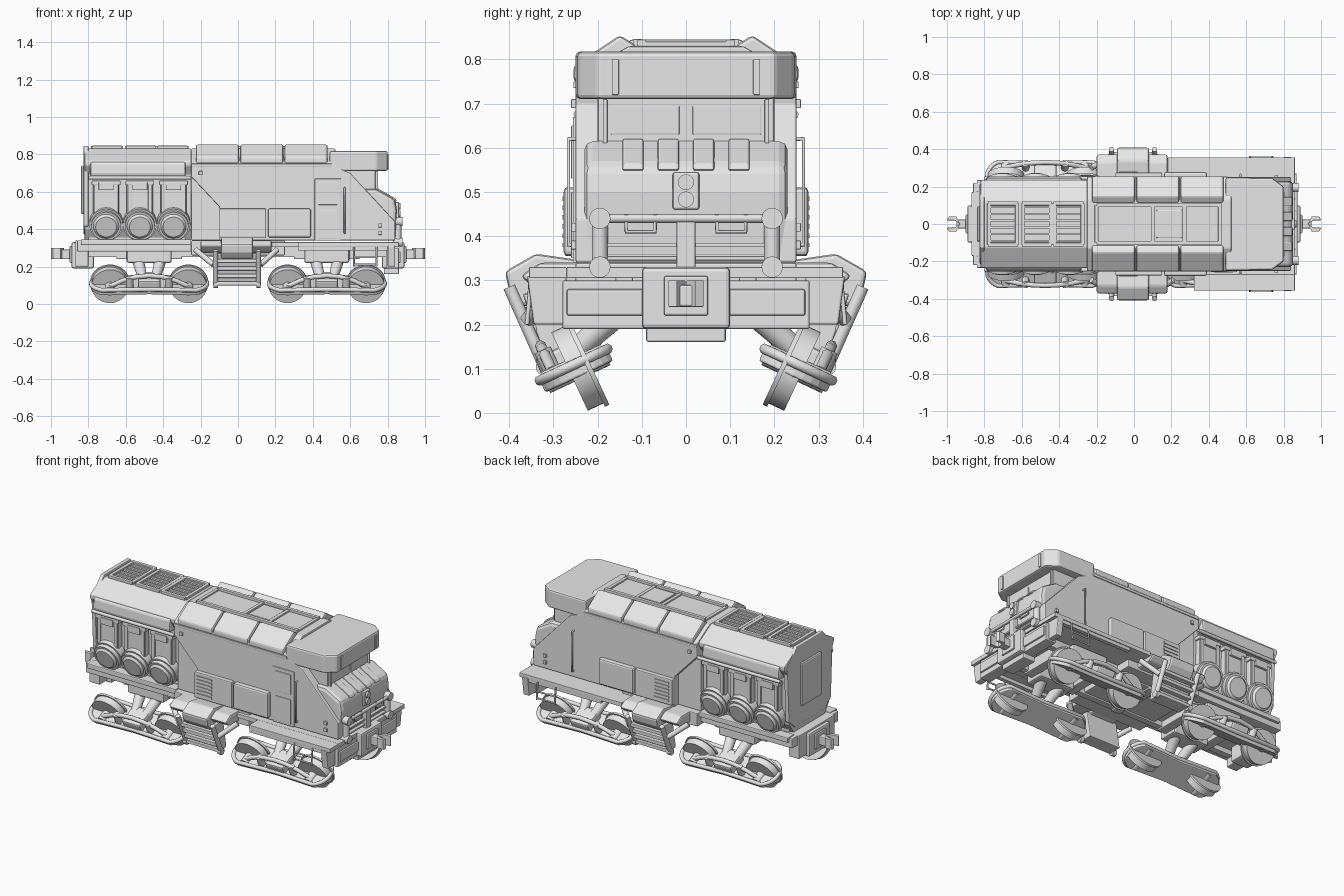
import bpy, bmesh
from math import radians, sin, cos
from mathutils import Matrix, Vector
if "Cube" in bpy.data.objects:
    bpy.data.objects.remove(bpy.data.objects["Cube"], do_unlink=True)
grey = bpy.data.materials.new("plain_grey")
grey.use_nodes = True
grey.diffuse_color = (.8, .8, .8, 1)
grey.node_tree.nodes["Principled BSDF"].inputs["Base Color"].default_value = grey.diffuse_color
# Shared levels, bevel sizes and placements
WALL, FLOOR, EAVE, ROOF = .25, .34, .74, .83
NOSE, TAIL, SPLIT = .84, -.82, -.25
FINE, EDGE, SOFT, ROUND = .002, .005, .01, .02
place = CENTRE = Matrix.Identity(4)
MIRROR_Y, MIRROR_X = Matrix.Diagonal((1, -1, 1, 1)), Matrix.Diagonal((-1, 1, 1, 1))

def finish(name, bm, bevel=0, smooth=False):
    bmesh.ops.transform(bm, matrix=place, verts=bm.verts)
    bmesh.ops.recalc_face_normals(bm, faces=bm.faces)
    mesh = bpy.data.meshes.new(name)
    bm.to_mesh(mesh)
    bm.free()
    mesh.materials.append(grey)
    if smooth:
        mesh.polygons.foreach_set("use_smooth", [True] * len(mesh.polygons))
        mesh.set_sharp_from_angle(angle=radians(35))
    obj = bpy.data.objects.new(name, mesh)
    bpy.context.collection.objects.link(obj)
    if bevel:
        modifier = obj.modifiers.new("bevel", "BEVEL")
        modifier.width, modifier.segments, modifier.limit_method = bevel, 2, "ANGLE"

def prism(name, axis, span, outline, bevel=EDGE):
    """Extrude a flat outline along one axis over a span."""
    bm, rings = bmesh.new(), []
    for depth in span:
        coords = [list(point) for point in outline]
        for co in coords:
            co.insert("XYZ".index(axis), depth)
        rings.append([bm.verts.new(co) for co in coords])
        bm.faces.new(rings[-1])
    low, high = rings
    for i in range(len(low)):
        bm.faces.new((low[i - 1], low[i], high[i], high[i - 1]))
    finish(name, bm, bevel)

def box(name, x, y, z, bevel=EDGE):
    (a, b), (c, d) = x, y
    prism(name, "Z", z, [(a, c), (b, c), (b, d), (a, d)], bevel)

def wide(name, x, half, z, bevel=EDGE):
    box(name, x, (-half, half), z, bevel)

def around(middle, half):
    return middle - half, middle + half

def both(half):
    """Close a half outline by mirroring its across coordinate."""
    return half + [(-y, z) for y, z in reversed(half)]

def rod(name, start, end, radius, tip=None, sides=24):
    start, end = Vector(start), Vector(end)
    bm = bmesh.new()
    bmesh.ops.create_cone(bm, cap_ends=True, segments=sides, radius1=radius,
                          radius2=tip or radius, depth=(end - start).length)
    turn = (end - start).to_track_quat("Z", "Y").to_matrix().to_4x4()
    bmesh.ops.transform(bm, matrix=Matrix.Translation((start + end) / 2) @ turn, verts=bm.verts)
    finish(name, bm, smooth=True)

def pipe(name, points, radius, closed=False):
    curve = bpy.data.curves.new(name, "CURVE")
    curve.dimensions, curve.use_fill_caps = "3D", True
    curve.bevel_depth, curve.bevel_resolution = radius, 2
    spline = curve.splines.new("POLY")
    spline.points.add(len(points) - 1)
    for point, co in zip(spline.points, points):
        point.co = (place @ Vector(co)).to_4d()
    spline.use_cyclic_u = closed
    curve.materials.append(grey)
    bpy.context.collection.objects.link(bpy.data.objects.new(name, curve))

# Chassis, decks and open under-frame
wide("rear_deck", (-.86, SPLIT), .22, (.28, FLOOR))
wide("centre_deck", (SPLIT, -SPLIT), WALL, (.26, FLOOR))
box("front_deck", (.18, .86), (-.27, .355), (.305, .33), FINE)
box("right_deck", (.32, .86), (-.355, -.27), (.305, .33), FINE)
for x in (-.62, -.33, 0, .33, .62):
    wide("cross_member", around(x, .03), .16, (.24, .31))
wide("front_beam", (.79, .86), .28, (.19, .3))
wide("front_beam_plate", (.85, .87), .27, (.22, .28))
wide("front_coupler_keel", (.78, .86), .09, (.16, .2))
wide("rear_beam", (-.87, -.8), .17, (.2, FLOOR))
# Couplers at both ends
for end, place in (("front", CENTRE), ("rear", MIRROR_X)):
    wide(end + "_coupler_box", (.77, .89), .1, (.19, .33), SOFT)
    wide(end + "_coupler_plate", (.88, .9), .05, (.22, .31))
    wide(end + "_coupler_shank", (.89, .95), .024, (.24, .29))
    for side in (-1, 1):
        prism(end + "_coupler_jaw", "Z", (.24, .3), [(.93, 0), (.95, side * .04),
              (.99, side * .04), (1, side * .02), (.96, side * .02)], FINE)
place = CENTRE
# Main body: side walls, inner core, cab and sloped nose
prism("main_body", "Y", (-WALL, WALL), [(SPLIT, EAVE), (.5, EAVE), (.6, .7), (NOSE, .44),
      (NOSE, FLOOR), (-.1, FLOOR), (-.1, .52), (SPLIT, .68)])
wide("inner_core", (SPLIT, 0), .215, (FLOOR, .72))
prism("nose", "Y", (-.23, .23), [(.5, .615), (EAVE, .615), (NOSE, .56), (.85, .5),
      (NOSE, FLOOR), (.5, FLOOR)], ROUND)
wide("cab", (.45, .735), .2, (.6, EAVE))
for i in range(4):
    prism("nose_ridge", "Y", around((i - 1.5) * .08, .024),
          [(EAVE, .622), (NOSE, .565), (.85, .55), (.8, .54), (EAVE, .58)])
brow = [(.49, WALL), (.74, .245), (.8, .2)]
prism("cab_roof", "Z", (.71, .818), brow + [(x, -y) for x, y in reversed(brow)], SOFT)
prism("engine_roof", "X", (SPLIT, .52), both([(WALL, .73), (WALL, .76), (.13, ROOF)]))
# Door on the right wall
box("door", (.41, .55), (-.256, -.24), (FLOOR, .67), FINE)
for name, bottom, top in (("door_panel", .35, .5), ("door_window", .53, .65)):
    box(name, (.43, .53), (-.26, -WALL), (bottom, top), FINE)
# Roof tray and hatch
for y in (-.1, .1):
    box("roof_rail", (-.2, .47), around(y, SOFT), (ROOF, .845), FINE)
for x in (-.2, .1, .27, .46):
    wide("roof_cross_bar", around(x, SOFT), .1, (ROOF, NOSE), FINE)
wide("roof_hatch", (.12, .26), .075, (ROOF, ROOF + SOFT))
# Nose face: headlights, rail, post and step bars
wide("headlight_panel", (NOSE, .86), .03, (.46, .545))
for z in (.483, .522):
    rod("headlight", (NOSE, 0, z), (.87, 0, z), .018)
wide("nose_post", (NOSE, .87), .022, (.31, .44))
pipe("nose_rail", [(.865, -.2, .44), (.865, .2, .44)], SOFT)
for z in (.35, .38):
    wide("nose_step_bar", (NOSE, .86), .18, around(z, EDGE), FINE)
# Rear engine section and roof grilles
prism("rear_hood", "X", (TAIL, SPLIT), both([(.15, FLOOR), (.19, .4), (.2, .69), (.235, EAVE),
      (.235, .765), (.125, ROOF)]))
prism("rear_end_frame", "X", (TAIL - EDGE, TAIL + ROUND),
      both([(.14, .37), (.2, .42), (.215, EAVE), (.125, .845)]))
wide("rear_end_box", (TAIL - ROUND, TAIL), .095, (.48, EAVE), SOFT)
wide("rear_foot", (-.8, -.28), .16, (.33, .42))
for x in (-.7, -.52, -.35):
    for y in (-.11, .11):
        box("grille_side", around(x, .08), around(y, SOFT), (ROOF, .846), FINE)
    for offset in (-.075, .075):
        wide("grille_bar", around(x + offset, SOFT), .11, (ROOF, .845), FINE)
    for slat in range(6):
        box("grille_slat", around(x, .08), around((slat - 2.5) * .036, EDGE), (ROOF, NOSE), 0)

def cab_side_parts(side):
    # Roof pods and lip
    pod = [(.2, EAVE), (.255, .75), (.255, .785), (.15, .855), (.11, ROOF)]
    for i in range(3):
        start = -.225 + i * .237
        prism(side + "_roof_pod", "X", (start, start + .23), pod, SOFT)
    box(side + "_roof_lip", (SPLIT, .5), (.23, .255), (.735, .75), FINE)
    # Windscreen, roof slot, handrail, side boxes and lamps
    box(side + "_windscreen_pane", (.73, .739), (.015, .17), (.63, .695), FINE)
    box(side + "_window_post", (.73, .748), around(.183, EDGE), (.61, .71), FINE)
    box(side + "_roof_slot", (.79, .807), (.152, .168), (.72, .8), FINE)
    rail = ((WALL, .62), (.266, .62), (.266, .38), (WALL, .38))
    pipe(side + "_handrail", [(.57, y, z) for y, z in rail], EDGE)
    box(side + "_vent_box", (-.1, .15), (.24, .275), (.355, .51))
    box(side + "_locker", (.16, .39), (.24, .277), (.355, .51), SOFT)
    for slat in range(6):
        box(side + "_vent_slat", (-.08, .02), (.27, .28), around(.38 + slat * .021, EDGE), 0)
    for x, z in ((-.2, .7), (.76, .42), (.76, .38)):
        box(side + "_side_lamp", around(x, SOFT), (.24, .26), around(z, SOFT), FINE)

def nose_side_parts(side):
    # Buffers and their post, handle, sloped fender and steps
    for z in (.33, .44):
        rod(side + "_buffer", (ROOF, .195, z), (.88, .195, z), .024)
    rod(side + "_buffer_post", (.855, .195, .33), (.855, .195, .44), .018)
    handle = ((.07, .45), (.07, .41), (.135, .41), (.135, .45))
    pipe(side + "_nose_handle", [(.866, y, z) for y, z in handle], EDGE)
    prism(side + "_fender", "X", (.8, NOSE), [(.27, .31), (.36, .31), (.345, .2), (.27, .2)])
    box(side + "_deck_edge", (.32, ROOF), (.325, .35), (.285, .31), FINE)
    for x in (.62, .74):
        pipe(side + "_step_rail", [(x, .35, .31), (x, .36, .2)], EDGE)
    for z in (.21, .25):
        pipe(side + "_step_rung", [(.62, .357, z), (.74, .357, z)], EDGE)

def rear_side_parts(side):
    # Frame rail and sill, then the shelf above canisters and slanted drums
    box(side + "_frame_rail", (TAIL, -TAIL), (.12, .16), (.25, .31))
    box(side + "_rear_sill", (-.84, SPLIT), (.17, .235), (.315, .345))
    prism(side + "_rear_shelf", "X", (-.79, -.28),
          [(.18, .68), (.245, .68), (WALL, .7), (.245, .755), (.2, .77)], SOFT)
    pipe(side + "_shelf_pipe", [(-.8, .245, .675), (SPLIT, .245, .675)], SOFT)
    for x in (-.705, -.525, -.345):
        box(side + "_canister", around(x, .07), (.15, .228), (.46, .645), SOFT)
        box(side + "_canister_lid", around(x, .077), (.15, .238), (.635, .66))
        box(side + "_canister_latch", around(x, .04), (.22, .242), (.61, .65), FINE)
        for offset in (-.055, .055):
            box(side + "_canister_strap", around(x + offset, SOFT), (.2, .235), (.47, .64), FINE)
        inner, outer = Vector((x, .14, .45)), Vector((x, .245, .415))
        rod(side + "_drum", inner, outer, .08, sides=32)
        rod(side + "_drum_collar", inner.lerp(outer, .35), inner.lerp(outer, .8), .09)
        rod(side + "_drum_cap", outer, inner.lerp(outer, 1.1), .068, .056, sides=32)

def centre_side_parts(side):
    # Slanted centre pod with ladder box and struts
    prism(side + "_centre_arm", "X", (-.09, .08), [(.2, FLOOR), (.34, .36), (.41, .32),
          (.4, .275), (.37, .24), (.2, .27)], SOFT)
    prism(side + "_centre_saddle", "X", (-.2, .18),
          [(.2, FLOOR), (.33, FLOOR), (.375, .31), (.34, .28), (.2, .27)], SOFT)
    prism(side + "_ladder_box", "X", (-.11, .1), [(.28, .27), (.37, .27), (.31, .1), (.25, .1)])
    top, foot = Vector((0, .4, .285)), Vector((0, .32, .105))
    for x in (-.12, .11):
        shift = Vector((x, 0, 0))
        rod(side + "_ladder_strut", top + shift, foot + shift, .014)
        rod(side + "_strut_foot", foot + shift * .9, foot + shift * 1.1, ROUND)
        rod(side + "_centre_brace", (x * 1.9, .3, .29), (x * 1.1, .36, .21), .015)
    for i in range(4):
        rung = Vector((0, .37, .23)).lerp(Vector((0, .32, .11)), i / 3)
        box(side + "_ladder_rung", (-.11, .1), around(rung.y, .015), around(rung.z, SOFT), FINE)

def truck(name, base, x):
    """Tilted truck: long waisted plate with a rim and two wheels standing through it."""
    global place
    place = base
    for offset in (-.07, .07):
        rod(name + "_leg", (x + offset, .11, .27), (x + offset / 2, WALL, .14), .035, .025)
    box(name + "_hanger", around(x, .12), (.08, .2), (.22, .3), SOFT)
    place = base @ Matrix.Translation((x, WALL, .1)) @ Matrix.Rotation(radians(-25), 4, "X")
    angles = [radians(angle) for angle in range(-70, 71, 14)]
    bow = [(.22 + .09 * cos(a), .09 * sin(a)) for a in angles]
    outline = bow + [(0, .075)] + [(-u, -v) for u, v in bow] + [(0, -.075)]
    prism(name + "_plate", "Z", (-ROUND, SOFT), outline)
    pipe(name + "_rim", [(u, v, SOFT) for u, v in outline], .012, closed=True)
    for u in (-.21, .21):
        rod(name + "_wheel", (u, -.03, 0), (u, .015, 0), .098, sides=36)
        rod(name + "_wheel_flange", (u, -.035, 0), (u, -.024, 0), .106, sides=36)
        rod(name + "_axle", (u, -.075, 0), (u, .075, 0), .026)
        rod(name + "_spring", (u / 2, .05, 0), (u / 2, .05, .07), ROUND)
    arch = [(u * .07, .05, .08 - .007 * u * u) for u in range(-3, 4)]
    pipe(name + "_equaliser", arch, .013)
    box(name + "_pivot", around(0, .06), (-.05, .075), (0, .06), SOFT)

for side, base in (("left", CENTRE), ("right", MIRROR_Y)):
    place = base
    for build in (cab_side_parts, nose_side_parts, rear_side_parts, centre_side_parts):
        build(side)
    for end, x in (("rear", -.475), ("front", .475)):
        truck(f"{side}_{end}_truck", base, x)
